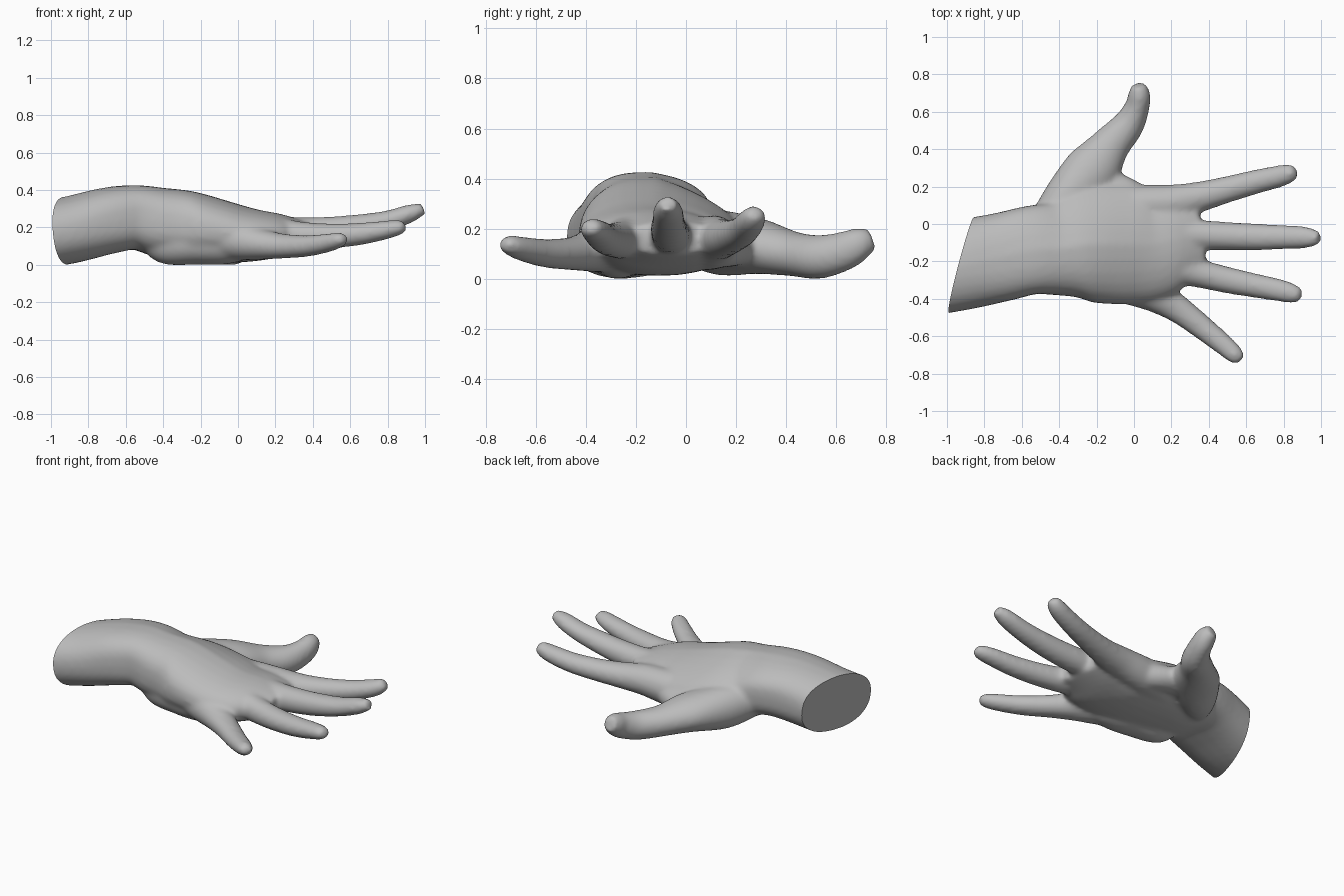
import bpy, bmesh, math
from mathutils import Vector

cube = bpy.data.objects.get("Cube")
if cube:
    bpy.data.objects.remove(cube, do_unlink=True)

skin = bpy.data.materials.new("plain grey")
skin.use_nodes = True
GREY = (0.5, 0.5, 0.5, 1.0)
skin.diffuse_color = GREY
skin.node_tree.nodes["Principled BSDF"].inputs["Base Color"].default_value = GREY


def catmull(a, b, c, d, t):
    """Smoothly interpolate between sections b and c."""
    return [0.5 * (2 * q + (r - p) * t + (2 * p - 5 * q + 4 * r - s) * t * t
                   + (3 * q - p - 3 * r + s) * t ** 3) for p, q, r, s in zip(a, b, c, d)]


def loft(bm, sections, steps=5, sides=28):
    """Closed tube through (x, y, z, half width, half height[, squareness, thumb-side slope])."""
    sections = [(*s, 2.0, 0.0)[:7] for s in sections]
    n = len(sections)
    path = []
    for i in range(n - 1):
        quad = [sections[min(max(i + k, 0), n - 1)] for k in (-1, 0, 1, 2)]
        path += [catmull(*quad, k / steps) for k in range(steps)]
    path.append(sections[-1])
    rings = []
    for i, (x, y, z, hw, hh, power, slope) in enumerate(path):
        ahead, behind = path[min(i + 1, len(path) - 1)], path[max(i - 1, 0)]
        along = (Vector(ahead[:3]) - Vector(behind[:3])).normalized()
        side = Vector((0, 0, 1)).cross(along).normalized()
        up = along.cross(side)
        ring = []
        for k in range(sides):
            a = math.tau * k / sides
            c, s = math.cos(a), math.sin(a)
            u = math.copysign(abs(c) ** (2 / power), c)
            v = math.copysign(abs(s) ** (2 / power), s)
            if v > 0 and u > 0:
                v *= 1 - slope * u
            ring.append(bm.verts.new(Vector((x, y, z)) + side * u * hw + up * v * hh))
        rings.append(ring)
    for r0, r1 in zip(rings, rings[1:]):
        for k in range(sides):
            j = (k + 1) % sides
            bm.faces.new((r0[k], r0[j], r1[j], r1[k]))
    bm.faces.new(rings[0][::-1])
    bm.faces.new(rings[-1])


bm = bmesh.new()

# Wrist and palm
loft(bm, [(-1.12, -.25, .160, .245, .180, 2.3, .1), (-.90, -.215, .197, .242, .180, 2.3, .1),
          (-.70, -.175, .246, .237, .178, 2.7, .15), (-.55, -.14, .264, .237, .173, 2.9, .25),
          (-.40, -.13, .235, .255, .187, 2.6, .4), (-.25, -.11, .215, .308, .187, 2.4, .45),
          (-.05, -.11, .183, .320, .163, 2.2, .35), (.10, -.11, .168, .300, .138, 2.1, .25),
          (.23, -.08, .170, .250, .112, 2.1, .15), (.365, -.06, .170, .185, .068)])

# Heel pad on the little-finger side
loft(bm, [(-.50, -.22, .19, .05, .05), (-.40, -.245, .135, .10, .115), (-.22, -.265, .123, .125, .112),
          (-.05, -.285, .12, .115, .105), (.10, -.32, .13, .06, .07)])

# Thumb, growing out of its fleshy base
loft(bm, [(-.50, -.02, .19, .08, .10), (-.37, .13, .155, .122, .13), (-.23, .28, .140, .148, .112),
          (-.125, .422, .110, .106, .09), (-.030, .53, .097, .085, .088), (.018, .63, .12, .066, .079),
          (.028, .695, .15, .060, .067), (.022, .744, .168, .038, .044)])

# Web of skin between the thumb and the index finger
loft(bm, [(-.30, .20, .15, .09, .09), (-.14, .19, .135, .098, .075), (.02, .14, .135, .076, .075),
          (.12, .10, .15, .03, .03)])

# Index, middle, ring and little fingers
loft(bm, [(-.20, .06, .16, .10, .11), (0, .10, .155, .105, .11), (.20, .115, .168, .096, .094),
          (.35, .145, .17, .082, .078), (.50, .185, .18, .071, .067), (.65, .225, .20, .065, .060),
          (.78, .256, .235, .059, .053), (.84, .273, .262, .048, .043), (.865, .280, .276, .028, .026)])
loft(bm, [(-.20, -.05, .24, .07, .10), (0, -.05, .195, .085, .108), (.20, -.055, .185, .090, .090),
          (.35, -.06, .185, .081, .080), (.50, -.065, .195, .076, .074), (.65, -.07, .215, .072, .066),
          (.80, -.07, .245, .065, .056), (.92, -.072, .285, .058, .049), (.992, -.075, .312, .035, .031)])
loft(bm, [(-.20, -.13, .24, .07, .10), (0, -.175, .20, .085, .10), (.20, -.23, .18, .087, .086),
          (.35, -.265, .165, .076, .075), (.50, -.30, .165, .071, .067), (.65, -.33, .175, .065, .060),
          (.78, -.355, .195, .060, .051), (.86, -.375, .21, .050, .041), (.895, -.383, .22, .029, .026)])
loft(bm, [(-.17, -.28, .17, .11, .11), (0, -.330, .14, .108, .105), (.13, -.39, .12, .090, .082),
          (.25, -.465, .11, .074, .066), (.38, -.565, .112, .064, .057), (.49, -.655, .13, .056, .049),
          (.545, -.705, .145, .047, .040), (.570, -.730, .154, .028, .025)])

mesh = bpy.data.meshes.new("hand")
bm.to_mesh(mesh)
bm.free()
hand = bpy.data.objects.new("hand", mesh)
bpy.context.collection.objects.link(hand)

# Fuse the parts into one skin and soften the joins
remesh = hand.modifiers.new("fuse", 'REMESH')
remesh.mode = 'VOXEL'
remesh.voxel_size = 0.013
soften = hand.modifiers.new("soften", 'SMOOTH')
soften.factor = 0.5
soften.iterations = 14
fused = bpy.data.meshes.new_from_object(
    hand.evaluated_get(bpy.context.evaluated_depsgraph_get()))
hand.modifiers.clear()
hand.data = fused
bpy.data.meshes.remove(mesh)

# Slanted flat cut through the wrist
bm = bmesh.new()
bm.from_mesh(fused)
cut = bmesh.ops.bisect_plane(bm, geom=bm.verts[:] + bm.edges[:] + bm.faces[:],
                             plane_co=(-.843, 0, 0), plane_no=(1, -.27, .10), clear_inner=True)
rim = [e for e in cut["geom_cut"] if isinstance(e, bmesh.types.BMEdge)]
bmesh.ops.contextual_create(bm, geom=rim)
bmesh.ops.recalc_face_normals(bm, faces=bm.faces[:])

# Rest the lowest point on the ground
low = min(v.co.z for v in bm.verts)
bmesh.ops.translate(bm, verts=bm.verts[:], vec=(0, 0, -low))
bm.to_mesh(fused)
bm.free()

fused.name = "hand"
fused.materials.clear()
fused.materials.append(skin)
bpy.ops.object.select_all(action='DESELECT')
hand.select_set(True)
bpy.context.view_layer.objects.active = hand
bpy.ops.object.shade_smooth_by_angle(angle=math.radians(40))
